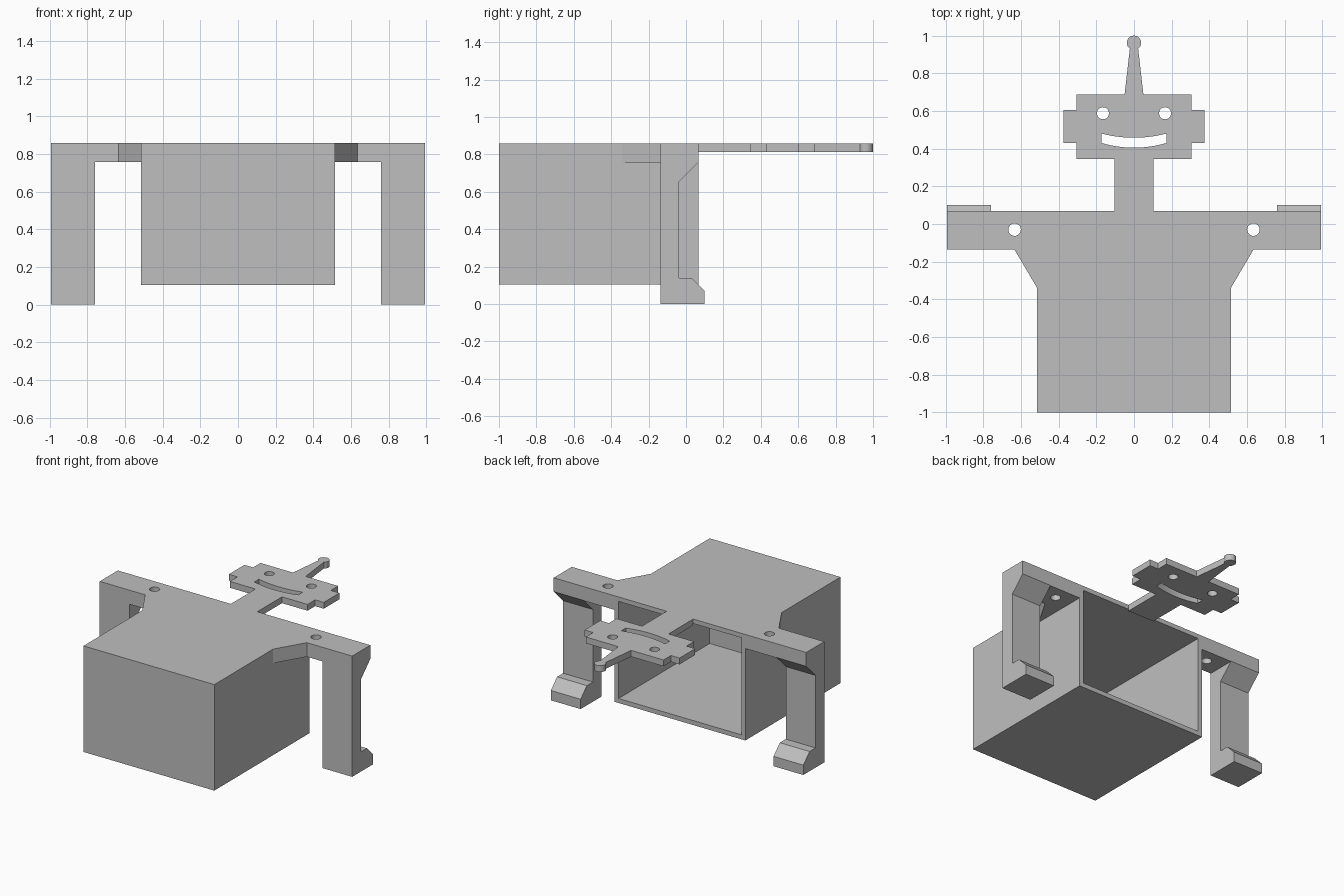
import bpy
import bmesh
from math import sin, cos, tau, asin
from mathutils import Matrix

cube = bpy.data.objects.get("Cube")
if cube:
    bpy.data.objects.remove(cube, do_unlink=True)

TOP = 0.858       # height of the flat upper surface
THIN = 0.045      # wall and plate thickness
ARM = 0.1         # shoulder thickness
BACK = 0.068      # rear plane of the box and shoulders
FRONT = -0.135    # front plane of the arms
HALF = 0.514      # half width of the box
ELBOW, HAND = 0.758, 0.992

grey = bpy.data.materials.new("plain grey")
grey.use_nodes = True
colour = (0.52, 0.52, 0.52, 1)
grey.diffuse_color = colour
grey.node_tree.nodes["Principled BSDF"].inputs["Base Color"].default_value = colour


def circle(x, y, r, n=32):
    return [(x + r * cos(tau * i / n), y + r * sin(tau * i / n)) for i in range(n)]


def mirrored(points):
    return [(-x, y) for x, y in reversed(points)]


def plate(name, loops, thickness, matrix):
    """Extrude a filled outline, with any further loops as holes."""
    curve = bpy.data.curves.new(name, "CURVE")
    curve.dimensions = "2D"
    curve.fill_mode = "BOTH"
    curve.extrude = thickness / 2
    for loop in loops:
        spline = curve.splines.new("POLY")
        spline.points.add(len(loop) - 1)
        for point, (x, y) in zip(spline.points, loop):
            point.co = (x, y, 0, 1)
        spline.use_cyclic_u = True
    obj = bpy.data.objects.new(name, curve)
    bpy.context.collection.objects.link(obj)
    bpy.ops.object.select_all(action="DESELECT")
    obj.select_set(True)
    bpy.context.view_layer.objects.active = obj
    bpy.ops.object.convert(target="MESH")
    obj = bpy.context.view_layer.objects.active
    mesh = obj.data
    mesh.transform(matrix)
    bm = bmesh.new()
    bm.from_mesh(mesh)
    bmesh.ops.remove_doubles(bm, verts=bm.verts, dist=0.0001)
    bmesh.ops.recalc_face_normals(bm, faces=bm.faces)
    bm.to_mesh(mesh)
    bm.free()
    mesh.shade_flat()
    mesh.materials.clear()
    mesh.materials.append(grey)
    return obj


# Hollow box, open at the back
low = 0.105
bm = bmesh.new()
bmesh.ops.create_cube(bm, size=1, matrix=Matrix.Translation((0, (BACK - 1) / 2, (TOP + low) / 2))
                      @ Matrix.Diagonal((2 * HALF, BACK + 1, TOP - low, 1)))
opening = max(bm.faces, key=lambda f: f.calc_center_median().y)
bmesh.ops.inset_region(bm, faces=[opening], thickness=THIN)
inner = bmesh.ops.extrude_discrete_faces(bm, faces=[opening])["faces"][0]
bmesh.ops.translate(bm, verts=inner.verts, vec=(0, -(BACK + 1 - THIN), 0))
bmesh.ops.recalc_face_normals(bm, faces=bm.faces)
mesh = bpy.data.meshes.new("open_box")
bm.to_mesh(mesh)
bm.free()
mesh.materials.append(grey)
bpy.context.collection.objects.link(bpy.data.objects.new("open_box", mesh))

# Flat head with neck, ears, antenna, eyes and smile
knob_y, knob_r, stem = 0.962, 0.038, 0.022
start = -asin((knob_r ** 2 - stem ** 2) ** 0.5 / knob_r)
steps = 12
knob = [(knob_r * cos(a), knob_y + knob_r * sin(a))
        for a in (start + (tau / 4 - start) * i / steps for i in range(steps))]
side = [(0.104, BACK), (0.104, 0.345), (0.305, 0.345), (0.305, 0.43), (0.373, 0.43),
        (0.373, 0.605), (0.305, 0.605), (0.305, 0.688), (0.05, 0.688)] + knob
outline = side + [(0, knob_y + knob_r)] + mirrored(side)


def lip(edge, sag):
    return [(0.172 * t, edge - sag * (1 - t * t)) for t in (i / 8 - 1 for i in range(17))]


smile = lip(0.43, 0.025) + lip(0.48, 0.022)[::-1]
eyes = [circle(s * 0.165, 0.588, 0.032) for s in (-1, 1)]
plate("head_plate", [outline, smile] + eyes, THIN, Matrix.Translation((0, 0, TOP - THIN / 2)))

# Shoulders with gusset and bolt hole, and hooked legs
shoulder = [(HALF, BACK), (HALF, -0.34), (0.635, FRONT), (ELBOW, FRONT), (ELBOW, BACK)]
leg = [(FRONT, 0), (0.1, 0), (0.1, 0.07), (0.03, 0.14), (-0.037, 0.14),
       (-0.037, 0.655), (BACK, 0.76), (BACK, TOP), (FRONT, TOP)]
# Local x, y, z become world y, z, x
upright = Matrix(((0, 0, 1, 0), (1, 0, 0, 0), (0, 1, 0, 0), (0, 0, 0, 1)))
for label, s in (("left", 1), ("right", -1)):
    flip = Matrix.Diagonal((s, 1, 1, 1))
    plate(label + "_shoulder", [shoulder, circle(0.634, -0.03, 0.033)], ARM,
          flip @ Matrix.Translation((0, 0, TOP - ARM / 2)))
    plate(label + "_leg", [leg], HAND - ELBOW,
          flip @ Matrix.Translation(((ELBOW + HAND) / 2, 0, 0)) @ upright)
